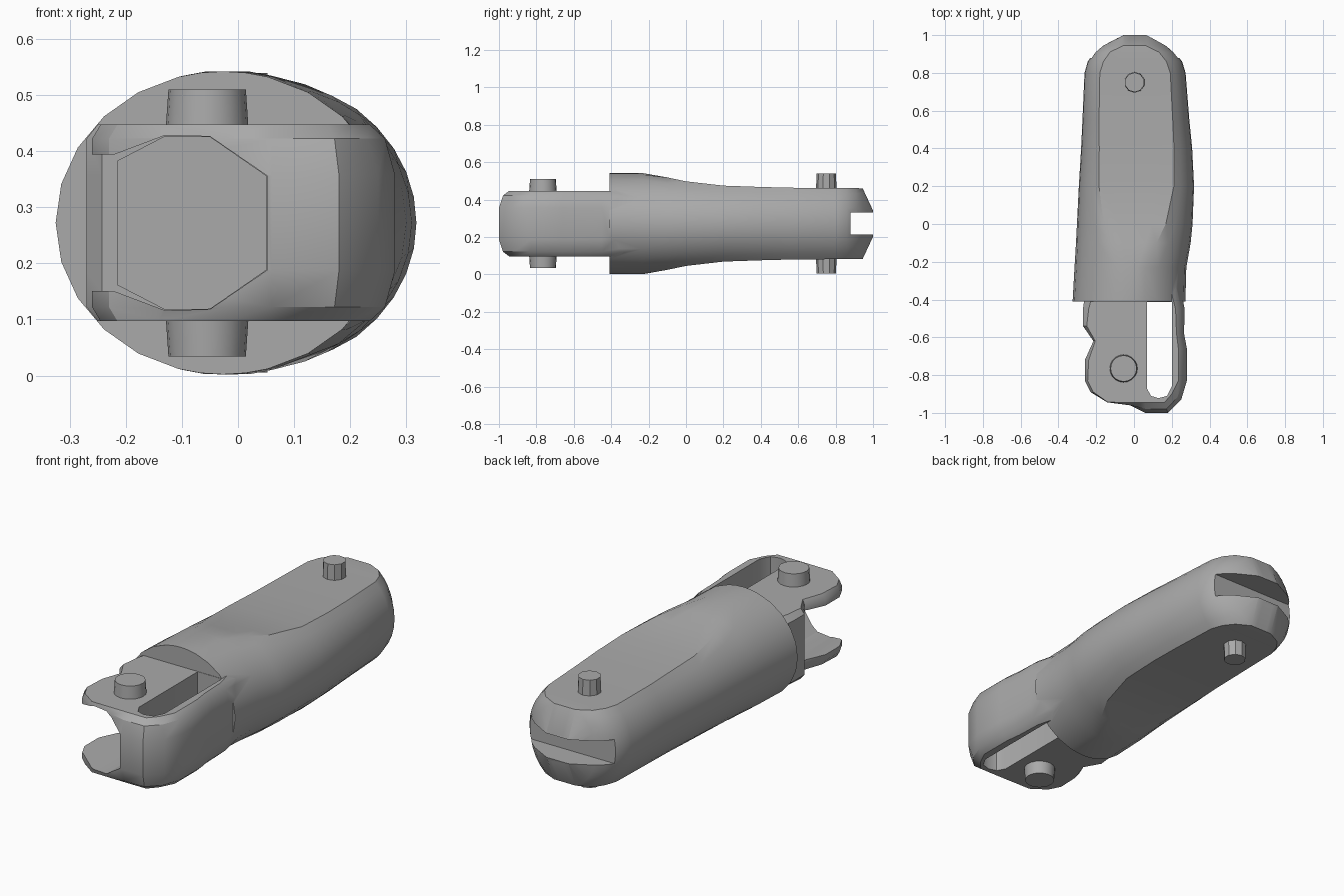
import bpy, bmesh, math
from mathutils import Matrix

if "Cube" in bpy.data.objects:
    bpy.data.objects.remove(bpy.data.objects["Cube"], do_unlink=True)

CZ = 0.272  # height of the horizontal mirror plane

grey = bpy.data.materials.new("plain_grey")
grey.use_nodes = True
grey.diffuse_color = (0.4, 0.4, 0.4, 1)
grey.node_tree.nodes["Principled BSDF"].inputs["Base Color"].default_value = (0.4, 0.4, 0.4, 1)


def finish(name, bm):
    bmesh.ops.recalc_face_normals(bm, faces=bm.faces[:])
    mesh = bpy.data.meshes.new(name)
    bm.to_mesh(mesh)
    bm.free()
    mesh.materials.append(grey)
    ob = bpy.data.objects.new(name, mesh)
    bpy.context.scene.collection.objects.link(ob)
    return ob


def loft(name, rings):
    """Skin equal-length closed rings and cap both ends."""
    bm = bmesh.new()
    rows = [[bm.verts.new(p) for p in ring] for ring in rings]
    n = len(rows[0])
    for a, b in zip(rows, rows[1:]):
        for i in range(n):
            j = (i + 1) % n
            bm.faces.new((a[i], a[j], b[j], b[i]))
    bm.faces.new(rows[0])
    bm.faces.new(rows[-1])
    return finish(name, bm)


def combine(target, tool, operation):
    mod = target.modifiers.new(operation.lower(), "BOOLEAN")
    mod.operation, mod.solver, mod.object = operation, "EXACT", tool
    select(target)
    bpy.ops.object.modifier_apply(modifier=mod.name)
    bpy.data.objects.remove(tool, do_unlink=True)


def select(ob):
    bpy.ops.object.select_all(action="DESELECT")
    ob.select_set(True)
    bpy.context.view_layer.objects.active = ob


def body_ring(y, left, right, half, b):
    """Ellipse flattened at the top and bottom."""
    t = min(math.asin(min(half / b, 1)), 1.3)
    spans = [(-t, t, 10), (t, math.pi - t, 4),
             (math.pi - t, math.pi + t, 10), (math.pi + t, 2 * math.pi - t, 4)]
    cx, a = (left + right) / 2, (right - left) / 2
    ring = []
    for start, end, n in spans:
        for i in range(n):
            ang = start + (end - start) * i / n
            z = max(-half, min(half, b * math.sin(ang)))
            ring.append((cx + a * math.cos(ang), y, CZ + z))
    return ring


# Main body: y, left, right, half height, ellipse half height
body = loft("limb_body", [body_ring(*s) for s in (
    (-0.41, -0.325, 0.272, 0.27, 0.27), (-0.23, -0.315, 0.277, 0.27, 0.272),
    (-0.1, -0.307, 0.3, 0.247, 0.27), (0.0, -0.302, 0.31, 0.226, 0.268),
    (0.2, -0.292, 0.318, 0.203, 0.267), (0.4, -0.28, 0.308, 0.196, 0.265),
    (0.55, -0.273, 0.293, 0.192, 0.265), (0.8, -0.262, 0.273, 0.19, 0.265),
    (0.86, -0.245, 0.255, 0.19, 0.255), (0.91, -0.21, 0.215, 0.19, 0.24),
    (0.945, -0.17, 0.175, 0.188, 0.2), (1.0, -0.07, 0.08, 0.07, 0.1))])

# Fork: plan outline and its inset copy on the top and bottom faces
wide = [(-0.25, -0.3), (-0.27, -0.45), (-0.27, -0.54), (-0.215, -0.62), (-0.26, -0.72),
        (-0.26, -0.83), (-0.23, -0.89), (-0.14, -0.945), (-0.02, -0.96), (0.06, -1.0),
        (0.18, -1.0), (0.25, -0.93), (0.28, -0.83), (0.28, -0.66), (0.265, -0.58),
        (0.268, -0.45), (0.24, -0.3)]
inset = [(-0.2, -0.3), (-0.24, -0.45), (-0.25, -0.54), (-0.205, -0.62), (-0.24, -0.72),
         (-0.245, -0.83), (-0.215, -0.89), (-0.14, -0.943), (-0.02, -0.945), (0.06, -0.946),
         (0.16, -0.946), (0.2, -0.9), (0.235, -0.83), (0.235, -0.66), (0.225, -0.58),
         (0.22, -0.45), (0.18, -0.3)]
mid = [w if i < 9 else (w[0] * 0.6 + s[0] * 0.4, w[1] * 0.6 + s[1] * 0.4)
       for i, (w, s) in enumerate(zip(wide, inset))]
layers = ((inset, -0.175), (mid, -0.15), (wide, -0.085), (wide, 0.085), (mid, 0.15), (inset, 0.175))
fork = loft("fork", [[(x, y, CZ + z) for x, y in plan] for plan, z in layers])
combine(body, fork, "UNION")


def cavity(name, upper, y0, y1):
    """Cutter with a mirrored x-z profile, swept along y."""
    profile = upper + [(x, -z) for x, z in reversed(upper)]
    return loft(name, [[(x, y, CZ + z) for x, z in profile] for y in (y0, y1)])


# Jaw opening between the fork plates, then the hollow behind it
combine(body, cavity("jaw_cutter", [(-0.5, 0.118), (-0.22, 0.122), (-0.13, 0.156),
                                    (-0.05, 0.154), (0.052, 0.084)], -1.2, -0.58), "DIFFERENCE")
combine(body, cavity("hollow_cutter", [(-0.215, 0.11), (-0.13, 0.154), (-0.05, 0.153),
                                       (0.051, 0.083)], -0.6, 0.83), "DIFFERENCE")

# Long vertical window beside the web, rounded at the front
window = [(0.068, -0.412), (0.068, -0.87), (0.09, -0.91), (0.13, -0.922),
          (0.175, -0.91), (0.2, -0.86), (0.2, -0.412)]
combine(body, loft("window_cutter", [[(x, y, z) for x, y in window] for z in (-0.2, 0.8)]),
        "DIFFERENCE")

# Slot across the rounded rear end
slot = [(0.88, 0.213), (1.2, 0.213), (1.2, 0.332), (0.88, 0.332)]
combine(body, loft("slot_cutter", [[(x, y, z) for y, z in slot] for x in (-0.6, 0.6)]),
        "DIFFERENCE")
select(body)
bpy.ops.object.shade_smooth_by_angle(angle=math.radians(32))


# Hinge pins above and below
def pin(name, x, y, inner, outer, r_in, r_out, sides, sign):
    bm = bmesh.new()
    bmesh.ops.create_cone(bm, cap_ends=True, segments=sides, radius1=r_in, radius2=r_out,
                          depth=outer - inner,
                          matrix=Matrix.Translation((0, 0, (inner + outer) / 2)))
    bmesh.ops.transform(bm, matrix=Matrix.Translation((x, y, CZ)) @ Matrix.Diagonal((1, 1, sign, 1)),
                        verts=bm.verts[:])
    ob = finish(name, bm)
    select(ob)
    bpy.ops.object.shade_smooth_by_angle(angle=math.radians(32))


for side, sign in (("upper", 1), ("lower", -1)):
    pin(side + "_front_pin", -0.055, -0.765, 0.165, 0.238, 0.074, 0.069, 20, sign)
    pin(side + "_rear_pin", 0.003, 0.75, 0.17, 0.267, 0.055, 0.052, 10, sign)
